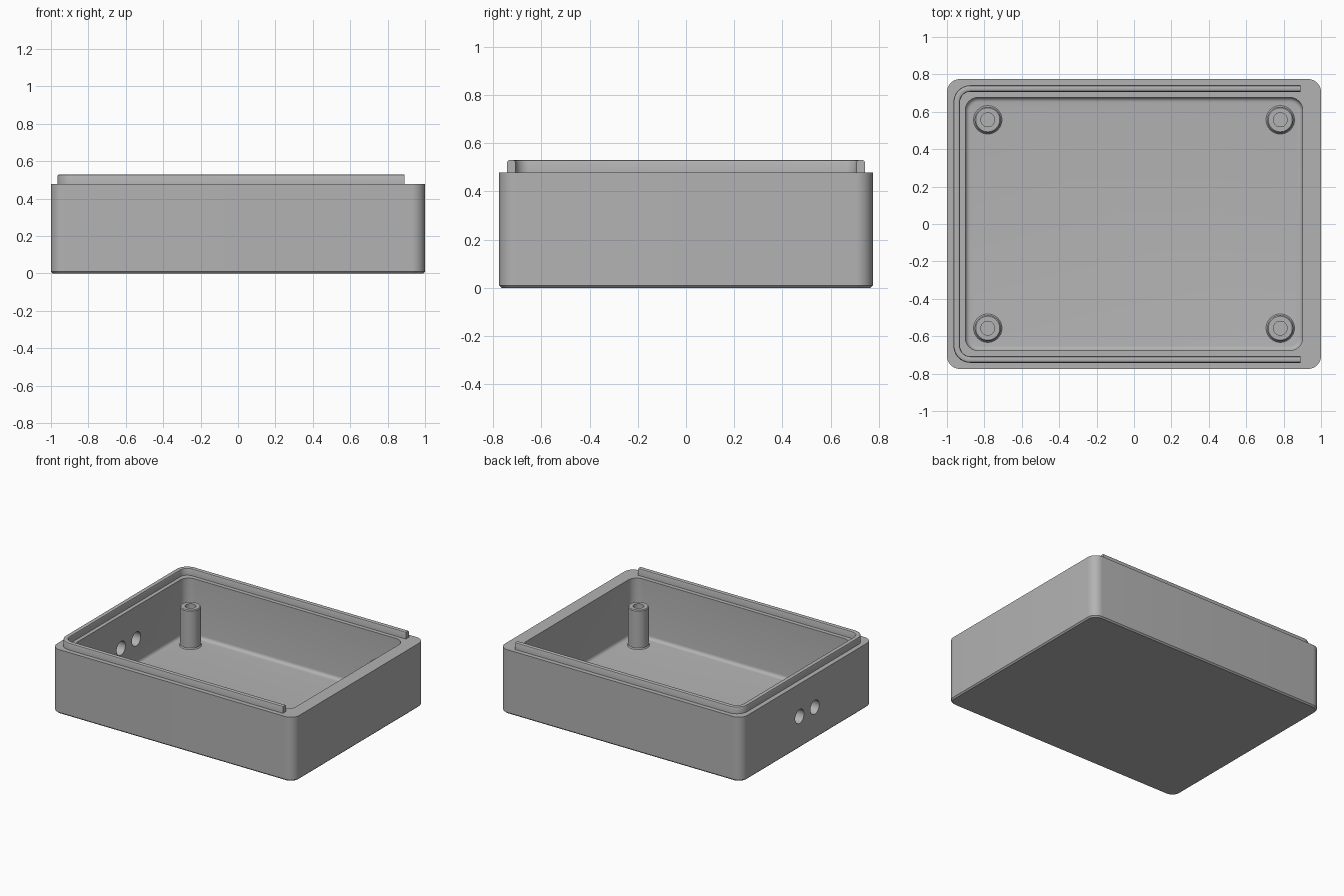
import bpy, bmesh, math
from math import cos, sin, pi, radians

if "Cube" in bpy.data.objects:
    bpy.data.objects.remove(bpy.data.objects["Cube"])

grey = bpy.data.materials.new("plain grey")
grey.diffuse_color = (0.45, 0.45, 0.45, 1)
grey.use_nodes = True
grey.node_tree.nodes["Principled BSDF"].inputs["Base Color"].default_value = grey.diffuse_color


def finish(name, bm):
    bmesh.ops.recalc_face_normals(bm, faces=bm.faces)
    mesh = bpy.data.meshes.new(name)
    bm.to_mesh(mesh)
    bm.free()
    mesh.materials.append(grey)
    obj = bpy.data.objects.new(name, mesh)
    bpy.context.collection.objects.link(obj)
    return obj


def smooth(obj):
    bpy.ops.object.select_all(action='DESELECT')
    obj.select_set(True)
    bpy.context.view_layer.objects.active = obj
    bpy.ops.object.shade_smooth_by_angle(angle=radians(32))


def arc(cx, cy, r, start, steps=10):
    """Quarter circle, anticlockwise from a start angle in degrees."""
    return [(cx + r * cos(radians(start + 90 * i / steps)),
             cy + r * sin(radians(start + 90 * i / steps))) for i in range(steps + 1)]


def rounded_rect(hx, hy, r):
    pts = []
    for k, (sx, sy) in enumerate([(1, 1), (-1, 1), (-1, -1), (1, -1)]):
        pts += arc(sx * (hx - r), sy * (hy - r), r, 90 * k)
    return pts


def bridge(bm, rings, closed=True):
    for a, b in zip(rings, rings[1:]):
        n = len(a)
        for i in range(n if closed else n - 1):
            j = (i + 1) % n
            bm.faces.new((a[i], a[j], b[j], b[i]))


# Open tray: one skin running up the outside, over the rim and down to the floor
HX, HY, R = 1.0, 0.775, 0.07
IX, IY, IR = 0.902, 0.677, 0.07
FLOOR, RIM, FIL = 0.045, 0.478, 0.025
levels = [(HX - 0.01, HY - 0.01, R - 0.01, 0), (HX, HY, R, 0.01),
          (HX, HY, R, RIM), (IX, IY, IR, RIM)]
for i in range(6):
    t = radians(90 * i / 5)
    d = FIL * (1 - cos(t))
    levels.append((IX - d, IY - d, IR - d, FLOOR + FIL * (1 - sin(t))))
bm = bmesh.new()
rings = [[bm.verts.new((x, y, z)) for x, y in rounded_rect(hx, hy, r)]
         for hx, hy, r, z in levels]
bridge(bm, rings)
bm.faces.new(rings[0])
bm.faces.new(rings[-1])
tray = finish("tray", bm)

# Two round cable holes through the left wall
for y in (-0.09, 0.09):
    bpy.ops.mesh.primitive_cylinder_add(vertices=32, radius=0.052, depth=0.3,
                                        location=(-0.95, y, 0.235),
                                        rotation=(0, pi / 2, 0))
    cutter = bpy.context.object
    cutter.name = "hole_cutter"
    cutter.hide_render = True
    cutter.data.materials.append(grey)
    mod = tray.modifiers.new("hole", 'BOOLEAN')
    mod.operation, mod.solver, mod.object = 'DIFFERENCE', 'EXACT', cutter
    bpy.context.view_layer.objects.active = tray
    bpy.ops.object.modifier_apply(modifier=mod.name)
    bpy.data.objects.remove(cutter)
smooth(tray)

# Raised U-shaped lip on the rim, open towards the right
section = [(0, 0.47), (0, 0.52), (0.003, 0.527), (0.01, 0.53), (0.025, 0.53),
           (0.032, 0.527), (0.035, 0.52), (0.035, 0.47)]


def lip_path(d):
    x, y, r, end = 0.965 - d, 0.742 - d, 0.09 - d, 0.89
    return ([(end, y)] + arc(-x + r, y - r, r, 90)
            + arc(-x + r, -y + r, r, 180) + [(end, -y)])


bm = bmesh.new()
rings = [[bm.verts.new((x, y, z)) for x, y in lip_path(d)] for d, z in section]
bridge(bm, rings + [rings[0]], closed=False)
bm.faces.new([ring[0] for ring in rings])
bm.faces.new([ring[-1] for ring in rings])
smooth(finish("rim_lip", bm))

# Four hollow screw posts
TOP = 0.335
profile = [(0.076, FLOOR - 0.01), (0.076, FLOOR), (0.07, FLOOR + 0.008), (0.07, TOP - 0.006),
           (0.064, TOP), (0.037, TOP), (0.037, FLOOR + 0.005)]
for name, sx, sy in [("front_left", -1, -1), ("front_right", 1, -1),
                     ("back_left", -1, 1), ("back_right", 1, 1)]:
    bm = bmesh.new()
    rings = [[bm.verts.new((0.782 * sx + r * cos(2 * pi * i / 40),
                            0.557 * sy + r * sin(2 * pi * i / 40), z)) for i in range(40)]
             for r, z in profile]
    bridge(bm, rings)
    bm.faces.new(rings[0])
    bm.faces.new(rings[-1])
    smooth(finish("screw_post_" + name, bm))
